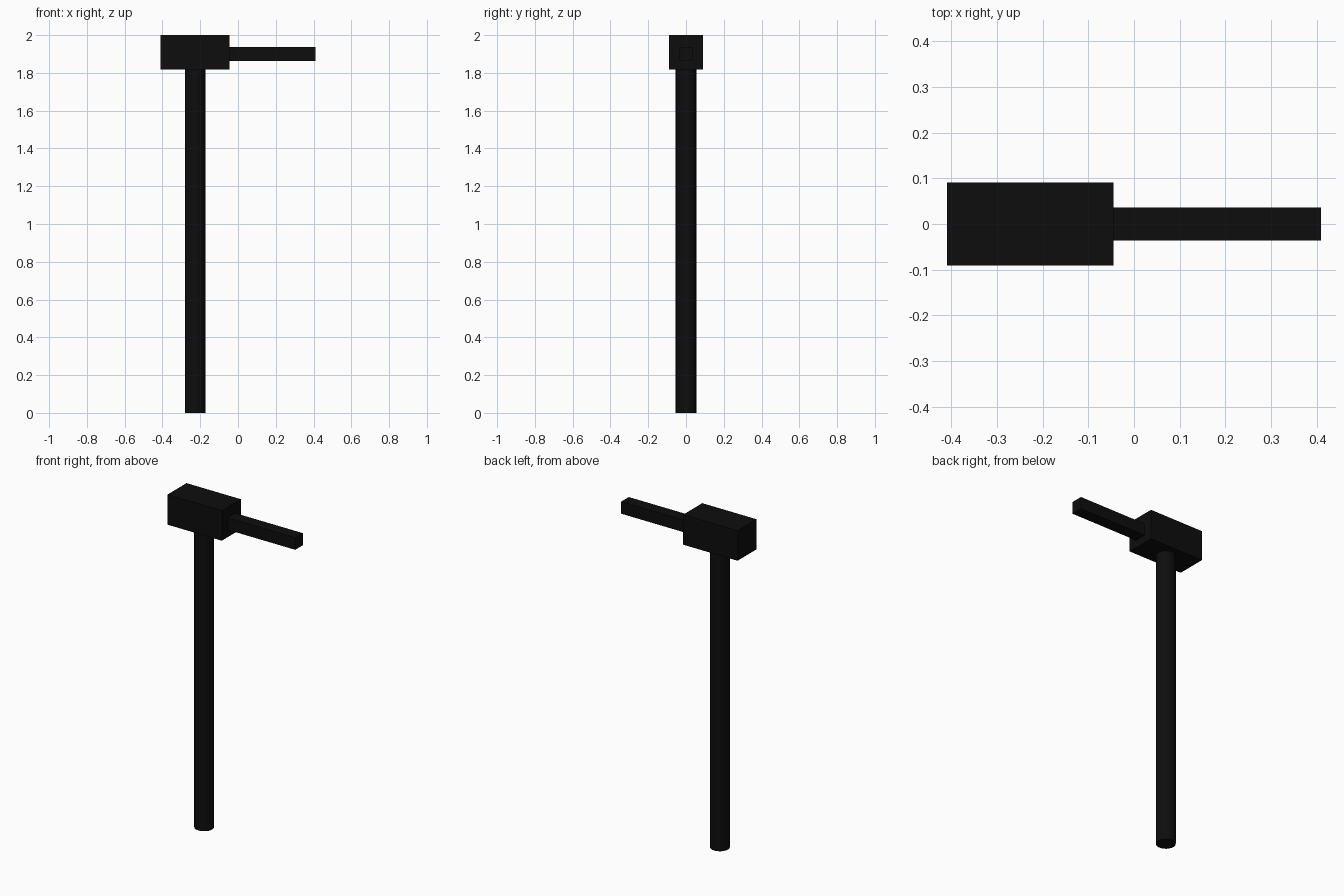
import bpy

cube = bpy.data.objects.get("Cube")
if cube:
    bpy.data.objects.remove(cube, do_unlink=True)

# Single near-black paint
black = bpy.data.materials.new("matte_black")
black.use_nodes = True
color = (0.004, 0.004, 0.004, 1)
black.diffuse_color = color
black.node_tree.nodes["Principled BSDF"].inputs["Base Color"].default_value = color

POST_X = -0.227
HEAD_Z = 1.909
HEAD_BOTTOM = 1.818


def finish(name):
    obj = bpy.context.object
    obj.name = name
    obj.data.materials.append(black)
    return obj


def box(name, center, size):
    bpy.ops.mesh.primitive_cube_add(size=1, location=center)
    obj = finish(name)
    obj.scale = size
    bpy.ops.object.transform_apply(location=False, rotation=False, scale=True)
    return obj


# Round upright post
bpy.ops.mesh.primitive_cylinder_add(
    vertices=24, radius=0.0545, depth=HEAD_BOTTOM,
    location=(POST_X, 0, HEAD_BOTTOM / 2))
finish("post")
bpy.ops.object.shade_smooth_by_angle()

# Block on top of the post
box("head_block", (POST_X, 0, HEAD_Z), (0.364, 0.182, 0.182))

# Square bar reaching out sideways from the block
box("side_bar", (0.1815, 0, 1.9), (0.455, 0.073, 0.073))
